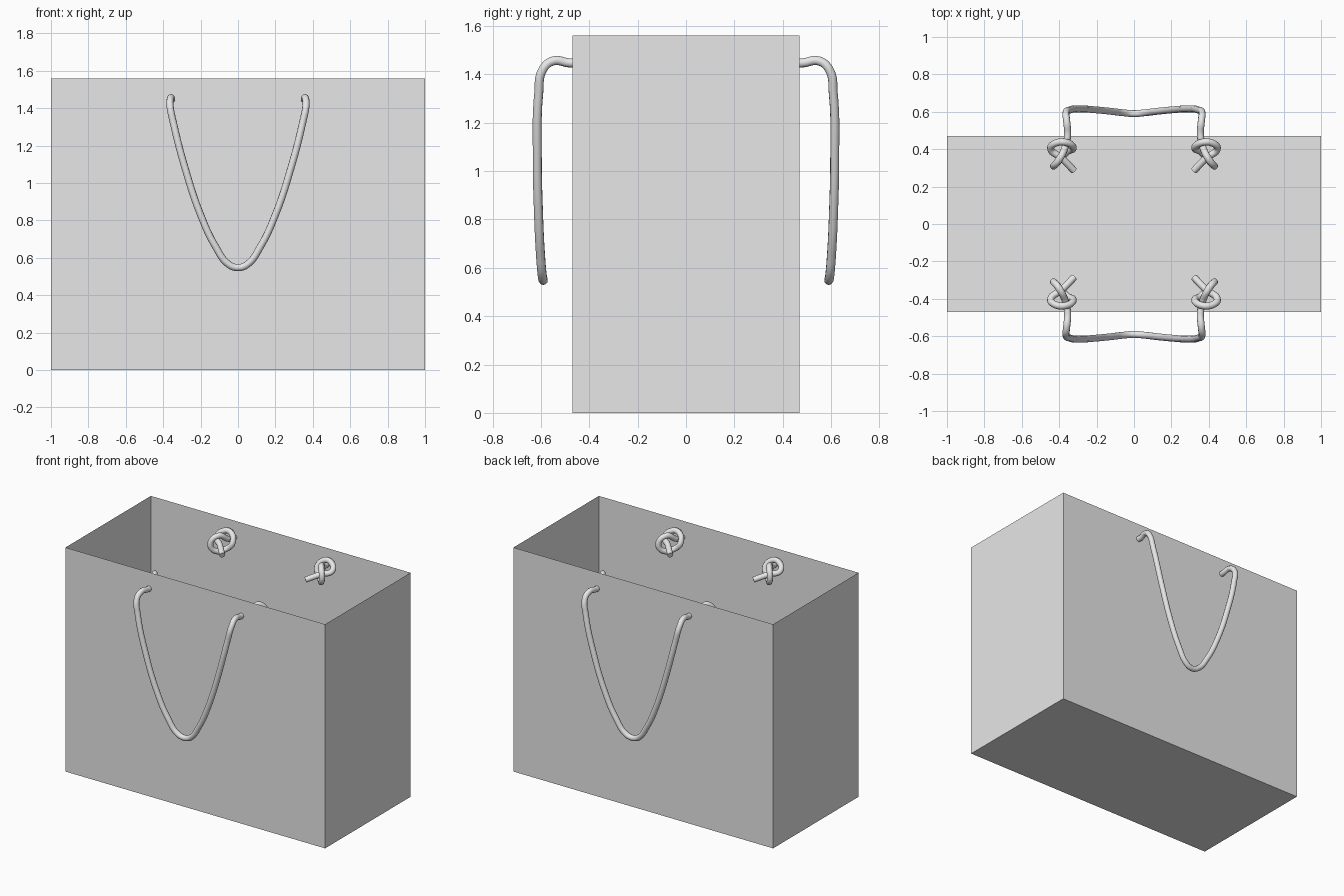
import bpy, bmesh
from math import radians

if "Cube" in bpy.data.objects:
    bpy.data.objects.remove(bpy.data.objects["Cube"])

WIDTH, DEPTH, HEIGHT = 2.0, 0.94, 1.56
CORD_RADIUS = 0.019
HOLE_Z = 1.45


def make_material(name, color):
    mat = bpy.data.materials.new(name)
    mat.use_nodes = True
    mat.diffuse_color = color
    mat.node_tree.nodes["Principled BSDF"].inputs["Base Color"].default_value = color
    return mat


grey = make_material("plain grey", (0.8, 0.8, 0.8, 1))

# Bag: thin paper box, open at the top
bm = bmesh.new()
bmesh.ops.create_cube(bm, size=1)
for v in bm.verts:
    v.co.x *= WIDTH
    v.co.y *= DEPTH
    v.co.z = (v.co.z + 0.5) * HEIGHT
lid = [f for f in bm.faces if f.normal.z > 0.9]
bmesh.ops.delete(bm, geom=lid, context='FACES_ONLY')
mesh = bpy.data.meshes.new("paper_bag")
bm.to_mesh(mesh)
bm.free()
mesh.materials.append(grey)
bpy.context.collection.objects.link(bpy.data.objects.new("paper_bag", mesh))

# Cord half: loose end, overhand knot inside the wall (z relative to the hole)
knot = [(0.32, 0.285, -0.05), (0.39, 0.355, -0.02), (0.445, 0.40, 0.0),
        (0.42, 0.432, 0.035), (0.36, 0.435, 0.04), (0.325, 0.405, -0.01),
        (0.36, 0.385, -0.055), (0.41, 0.33, -0.06), (0.43, 0.31, -0.01),
        (0.40, 0.345, 0.04), (0.365, 0.42, 0.0)]
# Cord half: out through the hole and down in a hanging arc
hang = [(0.355, 0.48, 1.447), (0.36, 0.55, 1.455), (0.364, 0.592, 1.42),
        (0.345, 0.609, 1.32), (0.28, 0.615, 1.07), (0.20, 0.61, 0.83),
        (0.12, 0.602, 0.66), (0.05, 0.594, 0.565)]
half = [(x, y, z + HOLE_Z) for x, y, z in knot] + hang
path = half + [(0, 0.59, 0.548)] + [(-x, y, z) for x, y, z in reversed(half)]


def make_cord(name, side):
    curve = bpy.data.curves.new(name, 'CURVE')
    curve.dimensions = '3D'
    curve.resolution_u = 8
    curve.bevel_depth = CORD_RADIUS
    curve.bevel_resolution = 3
    curve.use_fill_caps = True
    spline = curve.splines.new('BEZIER')
    spline.bezier_points.add(len(path) - 1)
    for point, (x, y, z) in zip(spline.bezier_points, path):
        point.co = (x, y * side, z)
        point.handle_left_type = point.handle_right_type = 'AUTO'
    curve.materials.append(grey)
    obj = bpy.data.objects.new(name, curve)
    bpy.context.collection.objects.link(obj)
    bpy.ops.object.select_all(action='DESELECT')
    obj.select_set(True)
    bpy.context.view_layer.objects.active = obj
    bpy.ops.object.convert(target='MESH')
    bpy.ops.object.shade_smooth_by_angle(angle=radians(50))


make_cord("front_cord_handle", -1)
make_cord("back_cord_handle", 1)
